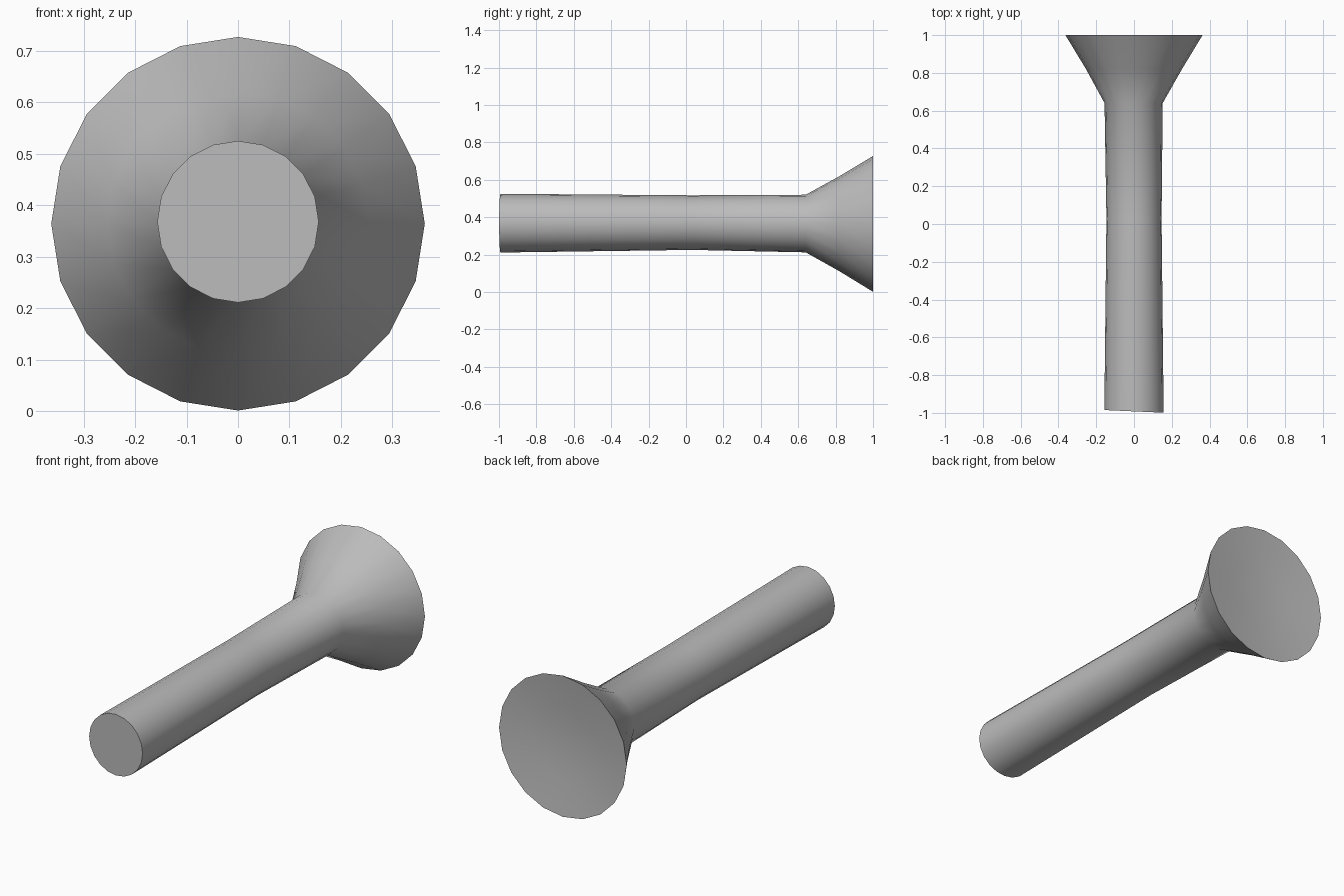
import bpy, bmesh, math
from mathutils import Vector

cube = bpy.data.objects.get("Cube")
if cube:
    bpy.data.objects.remove(cube, do_unlink=True)

SIDES = 20

grey = bpy.data.materials.new("plain_grey")
grey.use_nodes = True
colour = (0.5, 0.5, 0.5, 1)
grey.diffuse_color = colour
grey.node_tree.nodes["Principled BSDF"].inputs["Base Color"].default_value = colour


def ring(bm, x, y, z, radius, skew=0.0):
    """Ring of vertices around the y axis, optionally skewed along y."""
    verts = []
    for i in range(SIDES):
        a = math.tau * i / SIDES
        dx = radius * math.sin(a)
        verts.append(bm.verts.new((x + dx, y + skew * dx, z + radius * math.cos(a))))
    return verts


bm = bmesh.new()
# Shaft with a slight waist, then the flared head: x, y, z, radius, skew
sections = [
    (0.0, -0.992, 0.368, 0.157, -0.045),
    (0.0, 0.03, 0.371, 0.146, 0),
    (-0.002, 0.64, 0.366, 0.154, 0),
    (0.0, 0.82, 0.365, 0.254, 0),
    (0.0, 1.0, 0.364, 0.363, 0),
]
rings = [ring(bm, *s) for s in sections]
for a, b in zip(rings, rings[1:]):
    for i in range(SIDES):
        j = (i + 1) % SIDES
        bm.faces.new((a[i], a[j], b[j], b[i]))

# Flat end of the shaft
bm.faces.new(rings[0])

# Shallow dished face of the head
inner = ring(bm, 0, 0.978, 0.364, 0.18)
centre = bm.verts.new(Vector((0, 0.97, 0.364)))
rim = rings[-1]
for i in range(SIDES):
    j = (i + 1) % SIDES
    bm.faces.new((rim[i], rim[j], inner[j], inner[i]))
    bm.faces.new((inner[i], inner[j], centre))

bmesh.ops.recalc_face_normals(bm, faces=bm.faces)
mesh = bpy.data.meshes.new("flared_rod")
bm.to_mesh(mesh)
bm.free()
mesh.materials.append(grey)
rod = bpy.data.objects.new("flared_rod", mesh)
bpy.context.collection.objects.link(rod)

# Smooth sides, sharp rims
bpy.ops.object.select_all(action='DESELECT')
rod.select_set(True)
bpy.context.view_layer.objects.active = rod
bpy.ops.object.shade_smooth_by_angle(angle=math.radians(45))
